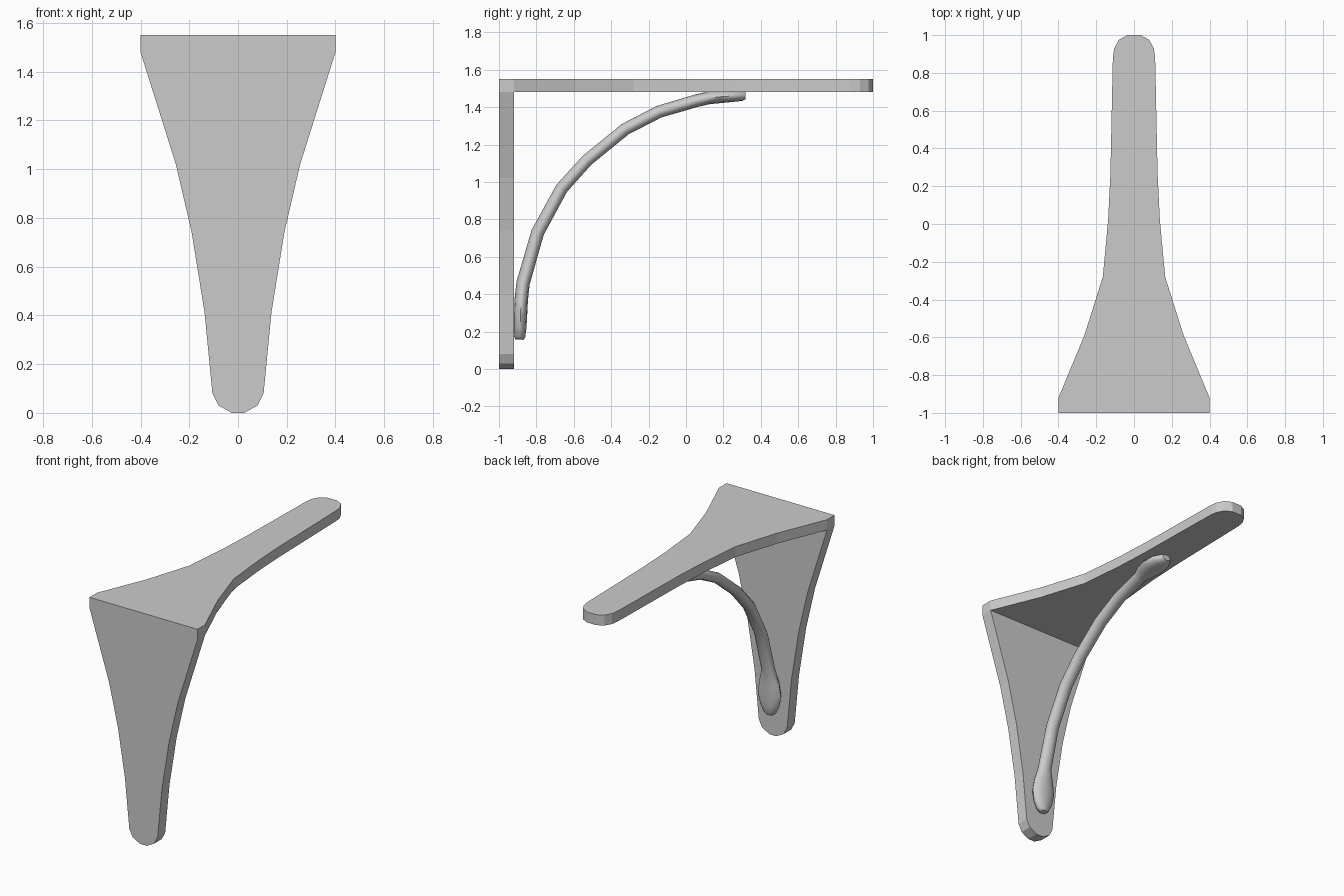
import bpy, bmesh, math
from mathutils import Vector

if "Cube" in bpy.data.objects:
    bpy.data.objects.remove(bpy.data.objects["Cube"])


def finish(name, bm):
    bmesh.ops.recalc_face_normals(bm, faces=bm.faces)
    mesh = bpy.data.meshes.new(name)
    bm.to_mesh(mesh)
    bm.free()
    obj = bpy.data.objects.new(name, mesh)
    bpy.context.collection.objects.link(obj)
    return obj


def plate(bm, half, place, levels):
    """Tapered plate from a half outline, left open along its root edge."""
    outline = half + [(-x, t) for x, t in reversed(half)]
    a, b = [[bm.verts.new(place(x, t, d)) for x, t in outline] for d in levels]
    bm.faces.new(a)
    bm.faces.new(b)
    for i in range(len(outline) - 1):
        bm.faces.new((a[i], a[i + 1], b[i + 1], b[i]))


# L-shaped bracket: hanging wall leg, shelf arm and the corner joining them
Y0, Y1, Z0, Z1 = -1.0, -0.92, 1.48, 1.55
bm = bmesh.new()
leg = [(0.4, Z0), (0.255, 1.02), (0.19, 0.74), (0.137, 0.41),
       (0.105, 0.08), (0.08, 0.03), (0.025, 0.0)]
arm = [(0.4, Y1), (0.263, -0.59), (0.165, -0.28), (0.137, 0.02),
       (0.125, 0.26), (0.112, 0.88), (0.105, 0.93), (0.08, 0.975), (0.035, 1.0)]
plate(bm, leg, lambda x, t, d: (x, d, t), (Y0, Y1))
plate(bm, arm, lambda x, t, d: (x, t, d), (Z0, Z1))
for x in (-0.4, 0.4):
    bm.faces.new([bm.verts.new((x, y, z)) for y, z in
                  ((Y0, Z0), (Y1, Z0), (Y1, Z1), (Y0, Z1))])
for ends in (((Y0, Z0), (Y0, Z1)), ((Y0, Z1), (Y1, Z1))):
    (ya, za), (yb, zb) = ends
    bm.faces.new([bm.verts.new(p) for p in
                  ((-0.4, ya, za), (0.4, ya, za), (0.4, yb, zb), (-0.4, yb, zb))])
bmesh.ops.remove_doubles(bm, verts=bm.verts, dist=0.0005)
bmesh.ops.dissolve_limit(bm, angle_limit=0.01, verts=bm.verts, edges=bm.edges)
finish("bracket", bm)

# Curved brace: y, z, half width, half thickness; flared pads at both ends
sections = [
    (-0.890, 0.157, 0.030, 0.022), (-0.889, 0.172, 0.045, 0.030),
    (-0.887, 0.22, 0.070, 0.034), (-0.885, 0.29, 0.085, 0.036),
    (-0.881, 0.37, 0.072, 0.036), (-0.871, 0.46, 0.045, 0.036),
    (-0.793, 0.73, 0.043, 0.035), (-0.665, 0.965, 0.043, 0.034),
    (-0.530, 1.115, 0.043, 0.033), (-0.325, 1.282, 0.043, 0.033),
    (-0.145, 1.375, 0.043, 0.033), (0.055, 1.434, 0.045, 0.034),
    (0.12, 1.449, 0.072, 0.034), (0.19, 1.456, 0.085, 0.034),
    (0.26, 1.460, 0.070, 0.031), (0.30, 1.461, 0.045, 0.028),
    (0.318, 1.462, 0.030, 0.020),
]
SIDES = 12
bm = bmesh.new()
path = [Vector((0, y, z)) for y, z, _, _ in sections]
rings = []
for i, (y, z, rx, rn) in enumerate(sections):
    tangent = (path[min(i + 1, len(path) - 1)] - path[max(i - 1, 0)]).normalized()
    normal = Vector((0, -tangent.z, tangent.y))
    rings.append([bm.verts.new(path[i] + Vector((rx * math.cos(a), 0, 0))
                               + normal * rn * math.sin(a))
                  for a in (2 * math.pi * k / SIDES for k in range(SIDES))])
for a, b in zip(rings, rings[1:]):
    for k in range(SIDES):
        n = (k + 1) % SIDES
        bm.faces.new((a[k], a[n], b[n], b[k]))
bm.faces.new(rings[0])
bm.faces.new(rings[-1])
brace = finish("curved_brace", bm)
bpy.context.view_layer.objects.active = brace
brace.select_set(True)
bpy.ops.object.shade_smooth_by_angle(angle=math.radians(50))
